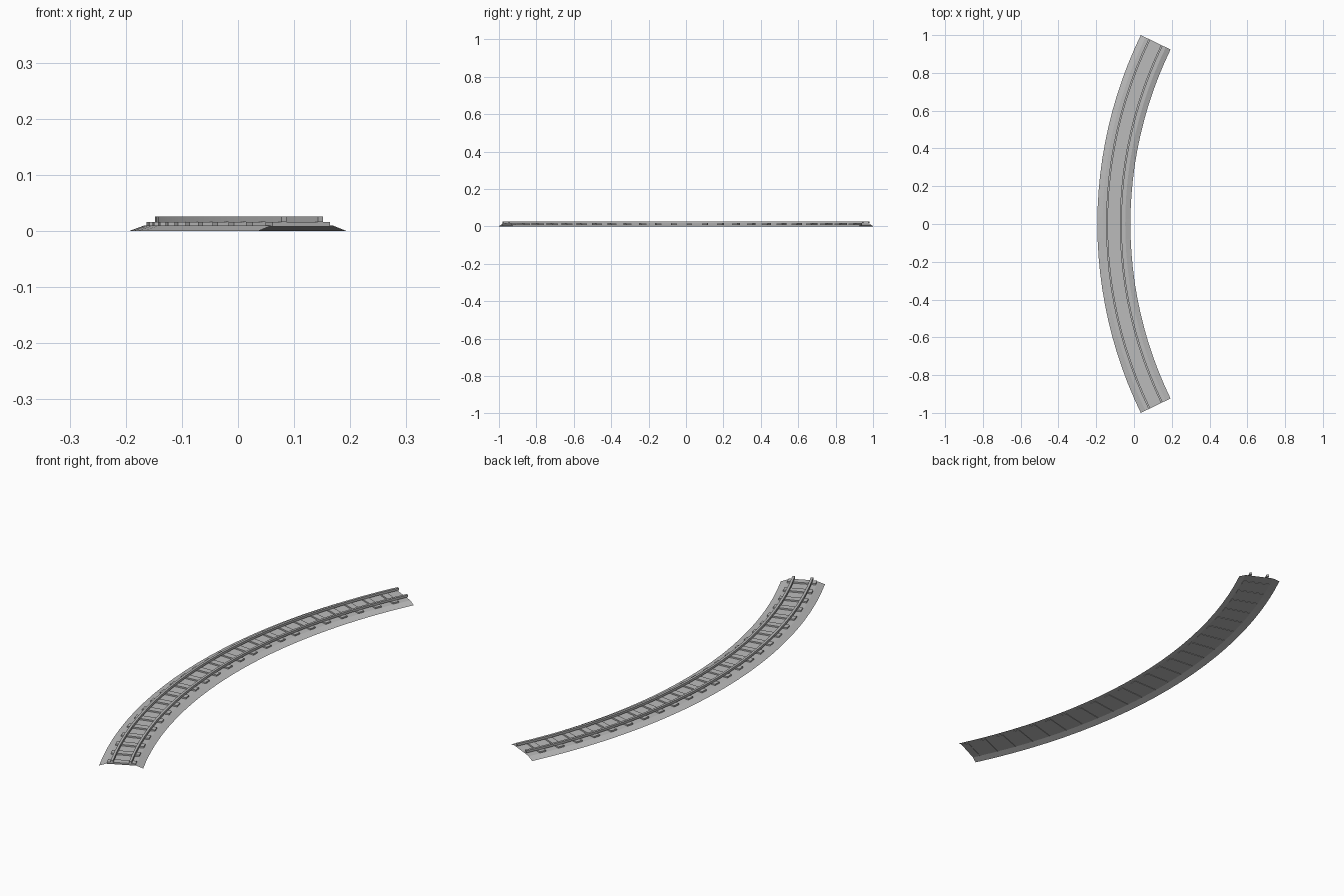
import bpy, bmesh, math

if "Cube" in bpy.data.objects:
    bpy.data.objects.remove(bpy.data.objects["Cube"])

# Curve layout: arc about (CX, 0), the middle of the bed runs at radius MID
CX, MID = 2.096, 2.2025
HALF = math.asin(1 / 2.29)
STEPS = 24

grey = bpy.data.materials.new("stone grey")
grey.diffuse_color = (0.5, 0.5, 0.5, 1)
grey.use_nodes = True
grey.node_tree.nodes["Principled BSDF"].inputs["Base Color"].default_value = grey.diffuse_color


def place(offset, angle, z):
    """Point on the curve; positive offset is the outer side."""
    r = MID + offset
    return (CX - r * math.cos(angle), r * math.sin(angle), z)


def sweep(name, profile, a0, a1, steps, closed):
    """Sweep an (offset, z) profile along the arc."""
    bm = bmesh.new()
    rings = []
    for i in range(steps + 1):
        a = a0 + (a1 - a0) * i / steps
        rings.append([bm.verts.new(place(o, a, z)) for o, z in profile])
    n = len(profile)
    for r0, r1 in zip(rings, rings[1:]):
        for j in range(n if closed else n - 1):
            k = (j + 1) % n
            bm.faces.new((r0[j], r0[k], r1[k], r1[j]))
    if closed:
        bm.faces.new(rings[0])
        bm.faces.new(rings[-1])
        bmesh.ops.recalc_face_normals(bm, faces=bm.faces)
    else:
        bm.normal_update()
        if sum(f.normal.z for f in bm.faces) < 0:
            bmesh.ops.reverse_faces(bm, faces=bm.faces)
    mesh = bpy.data.meshes.new(name)
    bm.to_mesh(mesh)
    bm.free()
    mesh.materials.append(grey)
    obj = bpy.data.objects.new(name, mesh)
    bpy.context.collection.objects.link(obj)
    bpy.context.view_layer.objects.active = obj
    for o in bpy.context.selected_objects:
        o.select_set(False)
    obj.select_set(True)
    bpy.ops.object.shade_smooth_by_angle(angle=math.radians(15))
    return obj


def box(center, half, z0, z1):
    return [(center - half, z0), (center + half, z0),
            (center + half, z1), (center - half, z1)]


# Gravel bed: open shell with sloping shoulders
sweep("gravel_bed", [(-0.0875, 0), (-0.06, 0.01), (0.06, 0.01), (0.0875, 0)],
      -HALF, HALF, STEPS, False)

# Two rails
for side, offset in (("inner", -0.0365), ("outer", 0.0365)):
    sweep(side + "_rail", box(offset, 0.005, 0.016, 0.026),
          -HALF, HALF, STEPS, True)

# Sleepers, evenly spaced from the front end
pitch = 2 * HALF / 24
width = 0.028 / MID
for i in range(24):
    a = -HALF + i * pitch + 0.002
    sweep(f"sleeper_{i + 1}", box(0, 0.057, 0.008, 0.016), a, a + width, 1, True)
